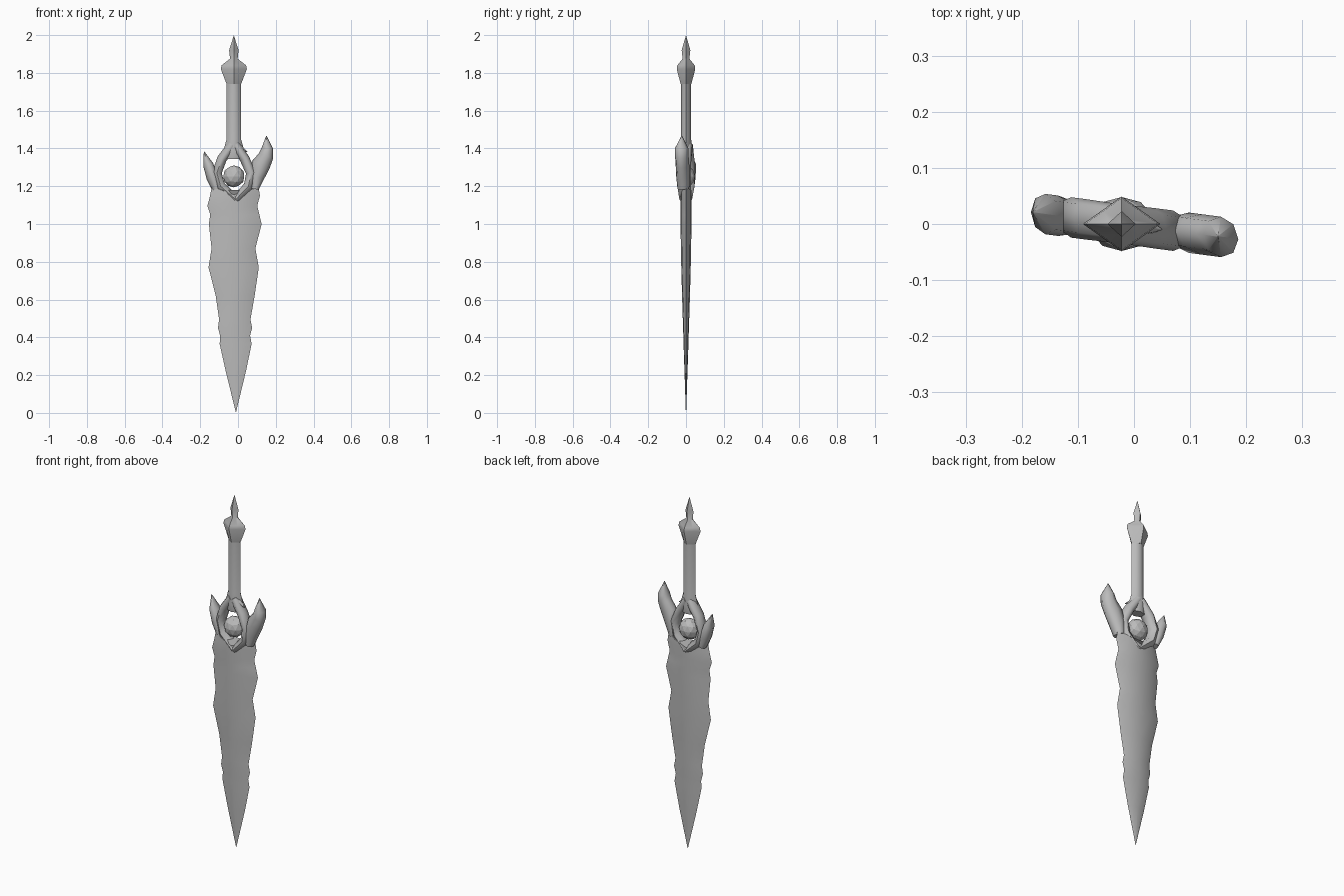
import bpy, bmesh, math
from mathutils import Vector

CX = -0.022                      # sword axis

steel = bpy.data.materials.new("grey steel")
steel.diffuse_color = (0.5, 0.5, 0.5, 1)


def finish(name, bm, angle=40):
    bmesh.ops.remove_doubles(bm, verts=bm.verts, dist=0.0003)
    bmesh.ops.recalc_face_normals(bm, faces=bm.faces)
    me = bpy.data.meshes.new(name)
    bm.to_mesh(me)
    bm.free()
    me.materials.append(steel)
    me.shade_smooth()
    me.set_sharp_from_angle(angle=math.radians(angle))
    ob = bpy.data.objects.new(name, me)
    bpy.context.collection.objects.link(ob)
    return ob


def loft(name, rings, angle=40):
    """Skin a list of equal-length point rings and cap both ends."""
    bm = bmesh.new()
    vs = [[bm.verts.new(p) for p in r] for r in rings]
    n = len(rings[0])
    for a, b in zip(vs, vs[1:]):
        for i in range(n):
            j = (i + 1) % n
            bm.faces.new((a[i], a[j], b[j], b[i]))
    bm.faces.new(vs[0])
    bm.faces.new(vs[-1])
    return finish(name, bm, angle)


def arm(name, path, depth=0.036):
    """Oval tube in the xz plane; path = (x, z, half width). The guard is slightly twisted."""
    rings = []
    for i, (x, z, w) in enumerate(path):
        a, b = path[max(i - 1, 0)], path[min(i + 1, len(path) - 1)]
        t = Vector((b[0] - a[0], 0, b[1] - a[1])).normalized()
        side = Vector((t.z, 0, -t.x))
        d = min(depth, w * 1.4)
        ring = []
        for k in range(8):
            u = k * math.tau / 8
            p = Vector((x, 0, z)) + side * w * math.cos(u)
            p.y = d * math.sin(u) - 0.13 * (p.x - CX)
            ring.append(p)
        rings.append(ring)
    return loft(name, rings, 60)


# Blade: wavy edges, thick core with thin bevels (z, left x, right x, half thickness)
rows = [(0.005, -0.012, -0.010, 0.001), (0.22, -0.065, 0.042, 0.008),
        (0.365, -0.097, 0.072, 0.013), (0.41, -0.095, 0.064, 0.014),
        (0.45, -0.106, 0.075, 0.016), (0.495, -0.10, 0.066, 0.017),
        (0.62, -0.118, 0.088, 0.021), (0.77, -0.156, 0.110, 0.025),
        (0.87, -0.140, 0.092, 0.027), (1.00, -0.154, 0.125, 0.029),
        (1.05, -0.147, 0.113, 0.029), (1.095, -0.162, 0.102, 0.030),
        (1.15, -0.148, 0.116, 0.030), (1.20, -0.138, 0.108, 0.030)]
rings = []
for z, l, r, h in rows:
    c = CX + 0.011 * max(0, 1 - z / 0.4)
    lc, rc = c + (l - c) * 0.58, c + (r - c) * 0.58
    top = z > 1.18               # notch under the orb
    zc, zm = (1.155, 1.18) if top else (z, z)
    rings.append([(l, 0, z), (lc, -h * 0.8, zm), (c, -h, zc), (rc, -h * 0.8, zm),
                  (r, 0, z), (rc, h * 0.8, zm), (c, h, zc), (lc, h * 0.8, zm)])
loft("blade", rings)

# Grip and pommel: (z, half x, half y, roundness); 0.5 gives a diamond section
grip = [(1.345, 0.05, 0.028, 0.6), (1.39, 0.055, 0.035, 0.6), (1.45, 0.038, 0.027, 0.65),
        (1.74, 0.038, 0.026, 0.65)]
pommel = [(1.74, 0.038, 0.028, 0.6), (1.82, 0.069, 0.049, 0.5), (1.84, 0.065, 0.046, 0.5),
          (1.875, 0.02, 0.018, 0.5), (1.92, 0.025, 0.023, 0.5), (1.998, 0.0005, 0.0005, 0.5)]


def section(z, a, b, k):
    return [(CX + a * x, b * y, z) for x, y in
            ((1, 0), (k, k), (0, 1), (-k, k), (-1, 0), (-k, -k), (0, -1), (k, -k))]


loft("grip", [section(*s) for s in grip], 50)
loft("pommel", [section(*s) for s in pommel], 40)

# Guard: two arms around the orb, two uneven horns and a small spur
arm("guard_left_arm", [(-0.03, 1.42, 0.025), (-0.085, 1.345, 0.026), (-0.112, 1.27, 0.026),
                       (-0.092, 1.20, 0.026), (-0.012, 1.13, 0.024)])
arm("guard_right_arm", [(-0.015, 1.42, 0.025), (0.035, 1.345, 0.026), (0.07, 1.27, 0.028),
                        (0.055, 1.20, 0.026), (-0.012, 1.13, 0.024)])
arm("guard_left_horn", [(-0.115, 1.185, 0.022), (-0.135, 1.245, 0.032),
                        (-0.158, 1.315, 0.027), (-0.180, 1.385, 0.001)])
arm("guard_right_horn", [(0.088, 1.185, 0.022), (0.098, 1.25, 0.042), (0.122, 1.315, 0.05),
                         (0.148, 1.36, 0.040), (0.155, 1.40, 0.031), (0.150, 1.467, 0.001)])
arm("guard_spur", [(0.0, 1.42, 0.012), (0.018, 1.395, 0.014), (0.05, 1.382, 0.001)], 0.015)

# Orb floating in the opening
bm = bmesh.new()
bmesh.ops.create_icosphere(bm, subdivisions=2, radius=0.058)
for v in bm.verts:
    v.co = (v.co.x + CX, v.co.y * 0.83, v.co.z + 1.252)
finish("orb", bm, 15)
